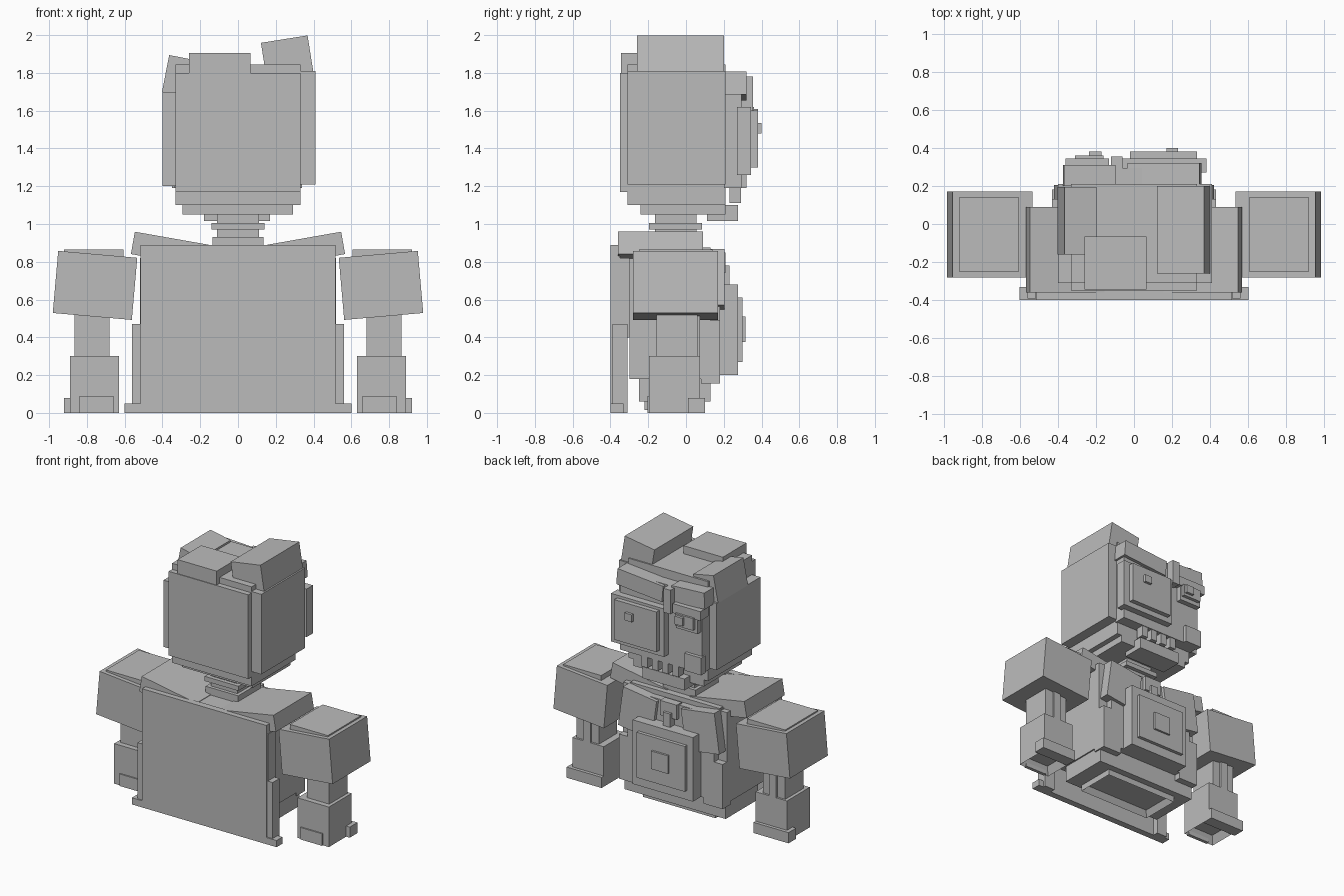
import bpy, bmesh, math
from mathutils import Matrix, Vector

if "Cube" in bpy.data.objects:
    bpy.data.objects.remove(bpy.data.objects["Cube"])

grey = bpy.data.materials.new("plain grey")
grey.diffuse_color = (0.5, 0.5, 0.5, 1)
grey.use_nodes = True
grey.node_tree.nodes["Principled BSDF"].inputs["Base Color"].default_value = grey.diffuse_color


def box(name, x, y, z, roll=0, recess=0):
    """Box from (min, max) ranges; roll turns it about y; recess hollows its underside."""
    bm = bmesh.new()
    size = [r[1] - r[0] for r in (x, y, z)]
    centre = Vector([(r[0] + r[1]) / 2 for r in (x, y, z)])
    bmesh.ops.create_cube(bm, size=1, matrix=Matrix.Diagonal((*size, 1)))
    if recess:
        bm.normal_update()
        under = min(bm.faces, key=lambda f: f.calc_center_median().z)
        bmesh.ops.inset_region(bm, faces=[under], thickness=0.04)
        bmesh.ops.translate(bm, verts=under.verts, vec=(0, 0, recess))
    turn = Matrix.Translation(centre) @ Matrix.Rotation(math.radians(-roll), 4, 'Y')
    bmesh.ops.transform(bm, matrix=turn, verts=bm.verts)
    mesh = bpy.data.meshes.new(name)
    bm.to_mesh(mesh)
    bm.free()
    mesh.materials.append(grey)
    ob = bpy.data.objects.new(name, mesh)
    bpy.context.collection.objects.link(ob)
    return ob


def pair(name, x, y, z, roll=0, recess=0):
    """The same box on the +x and -x sides."""
    box(name + "_right", x, y, z, roll, recess)
    box(name + "_left", (-x[1], -x[0]), y, z, -roll, recess)


# Head shell
box("head", (-.33, .33), (-.31, .21), (1.10, 1.845))
box("head_back", (-.33, .33), (-.35, -.30), (1.17, 1.80))
box("head_base", (-.295, .29), (-.24, .21), (1.05, 1.11))
box("face_plate", (-.34, .34), (.20, .295), (1.19, 1.78))
box("head_side_right", (.32, .41), (-.31, .21), (1.21, 1.81))
box("head_side_left", (-.40, -.32), (-.31, .21), (1.20, 1.70))
box("crown_block", (-.26, .065), (-.345, -.065), (1.79, 1.905))

# Ears, tilted inwards
box("ear_right", (.137, .387), (-.26, .20), (1.76, 1.98), roll=9)
box("ear_left", (-.385, -.215), (-.16, .195), (1.68, 1.88), roll=-11)

# Large square eye
box("large_eye_frame", (-.06, .38), (.27, .345), (1.26, 1.62))
box("large_eye_plate", (-.02, .33), (.33, .38), (1.30, 1.60))
box("large_eye_pupil", (.17, .23), (.37, .40), (1.48, 1.535))

# Small eye
box("small_eye_frame", (-.33, -.15), (.27, .335), (1.50, 1.66))
box("small_eye_lid", (-.36, -.13), (.25, .345), (1.61, 1.68))
box("small_eye_plate", (-.31, -.16), (.33, .36), (1.53, 1.62))
box("small_eye_pupil", (-.235, -.17), (.35, .38), (1.55, 1.61))

# Brows, nose ridge, cheek
box("brow_right", (-.03, .35), (.20, .32), (1.67, 1.79), roll=5)
box("brow_left", (-.37, -.10), (.20, .31), (1.68, 1.80), roll=-3)
box("nose_ridge", (-.12, -.06), (.27, .355), (1.60, 1.78))
box("cheek_block", (-.35, -.21), (.27, .32), (1.19, 1.32))

# Jaw with teeth
box("jaw", (-.18, .17), (.11, .275), (1.015, 1.10))
for i in range(4):
    tx = -.14 + i * .085
    box(f"tooth_{i + 1}", (tx, tx + .05), (.23, .29), (1.11, 1.20))

# Neck, stacked rings
for i, (w, z0, z1) in enumerate([(.135, .86, .93), (.11, .92, .98), (.14, .97, 1.005), (.11, 1.0, 1.06)]):
    box(f"neck_ring_{i + 1}", (-w, w), (-.055 - w, -.055 + w), (z0, z1))

# Torso
box("torso", (-.43, .43), (-.30, .13), (.18, .86))
box("torso_lower", (-.42, .42), (-.25, .13), (.06, .20))
box("torso_bottom", (-.30, .30), (-.22, .08), (.015, .08), recess=.05)
box("torso_top", (-.37, .37), (-.34, .13), (.80, .875))
box("chest", (-.36, .36), (.10, .18), (.20, .84))
pair("shoulder_pad", (.10, .56), (-.36, .09), (.80, .92), roll=10)
pair("lapel", (.12, .40), (.09, .205), (.55, .85), roll=8)
pair("side_strip", (.27, .43), (.08, .18), (.155, .49))

# Belly plates and bow
box("belly_frame", (-.25, .25), (.15, .275), (.20, .68))
box("belly_plate", (-.20, .20), (.26, .30), (.27, .61))
box("belly_patch", (-.07, .07), (.29, .315), (.375, .51))
box("bow_knot", (-.07, .07), (.15, .21), (.74, .85))
box("bow_tail", (-.03, .03), (.15, .23), (.64, .78))

# Cape
box("cape", (-.515, .515), (-.40, -.35), (0, .89))
pair("cape_edge_upper", (.475, .52), (-.39, -.30), (.40, .82))
pair("cape_edge_lower", (.475, .56), (-.39, -.31), (0, .47))
pair("cape_foot", (.475, .60), (-.40, -.33), (0, .05))

# Arms
pair("upper_arm", (.547, .967), (-.28, .17), (.51, .84), roll=5)
pair("arm_cap", (.605, .92), (-.25, .14), (.79, .865))
pair("forearm", (.68, .865), (-.155, .06), (.28, .56))
pair("forearm_strip", (.74, .80), (.05, .075), (.28, .54))
pair("cuff", (.63, .89), (-.195, .075), (0, .30), recess=.06)
pair("hand_bar", (.63, .92), (.01, .10), (0, .08))
pair("hand_back_plate", (.66, .84), (-.205, -.18), (0, .09))
